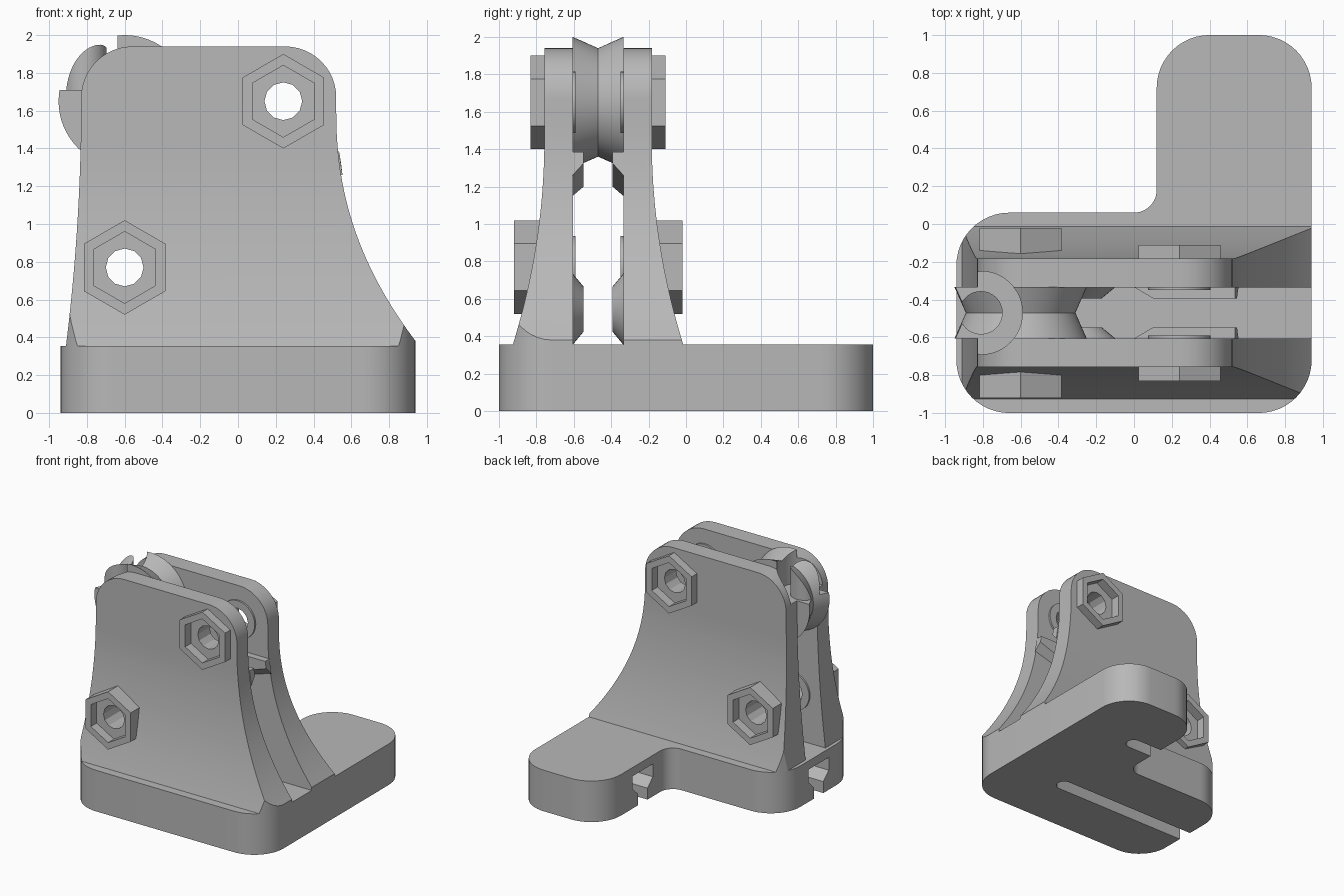
import bpy, bmesh, math
from mathutils import Vector

old = bpy.data.objects.get("Cube")
if old:
    bpy.data.objects.remove(old, do_unlink=True)

grey = bpy.data.materials.new("plain_grey")
grey.use_nodes = True
COLOUR = (0.48, 0.48, 0.48, 1)
grey.diffuse_color = COLOUR
grey.node_tree.nodes["Principled BSDF"].inputs["Base Color"].default_value = COLOUR

MID = -0.47            # plane of symmetry between the two plates
TOP = 0.355            # top of the base


def finish(name, bm):
    bmesh.ops.remove_doubles(bm, verts=bm.verts, dist=1e-5)
    bmesh.ops.recalc_face_normals(bm, faces=bm.faces)
    mesh = bpy.data.meshes.new(name)
    bm.to_mesh(mesh)
    bm.free()
    mesh.materials.append(grey)
    ob = bpy.data.objects.new(name, mesh)
    bpy.context.scene.collection.objects.link(ob)
    return ob


def prism(name, pts, axis, lo, hi, end_pts=None):
    """Extrude a 2D outline along an axis, optionally to a second outline."""
    place = {"X": lambda a, b, t: (t, a, b),
             "Y": lambda a, b, t: (a, t, b),
             "Z": lambda a, b, t: (a, b, t)}[axis]
    bm = bmesh.new()
    a = [bm.verts.new(place(*p, lo)) for p in pts]
    b = [bm.verts.new(place(*p, hi)) for p in (end_pts or pts)]
    bm.faces.new(a)
    bm.faces.new(b)
    for i in range(len(a)):
        j = (i + 1) % len(a)
        bm.faces.new((a[i], a[j], b[j], b[i]))
    return finish(name, bm)


def ngon(cx, cy, r, n):
    return [(cx + r * math.cos(math.pi / 2 + math.tau * i / n),
             cy + r * math.sin(math.pi / 2 + math.tau * i / n)) for i in range(n)]


def rounded(corners, n=12):
    """Outline from (x, y, radius) corners."""
    out = []
    for i, (x, y, r) in enumerate(corners):
        p = Vector((x, y))
        if not r:
            out.append((x, y))
            continue
        u = (Vector(corners[i - 1][:2]) - p).normalized()
        v = (Vector(corners[(i + 1) % len(corners)][:2]) - p).normalized()
        for k in range(n + 1):
            t = math.pi / 2 * k / n
            q = p + r * (u * (1 - math.sin(t)) + v * (1 - math.cos(t)))
            out.append((q.x, q.y))
    return out


def lathe(name, cx, cz, profile, n):
    """Turn (radius, y) points about an axis parallel to y."""
    bm = bmesh.new()
    rings = [[bm.verts.new((x, y, z)) for x, z in ngon(cx, cz, r, n)] for r, y in profile]
    for a, b in zip(rings, rings[1:]):
        for i in range(n):
            j = (i + 1) % n
            bm.faces.new((a[i], a[j], b[j], b[i]))
    bm.faces.new(rings[0])
    bm.faces.new(rings[-1])
    return finish(name, bm)


def combine(ob, other, how, keep=False):
    mod = ob.modifiers.new("join", "BOOLEAN")
    mod.operation, mod.solver, mod.object = how, "EXACT", other
    bpy.context.view_layer.objects.active = ob
    bpy.ops.object.modifier_apply(modifier=mod.name)
    if not keep:
        bpy.data.objects.remove(other, do_unlink=True)


# L-shaped base with rounded corners
R = 0.28
outline = rounded([(-0.94, -1, R), (0.94, -1, R), (0.94, 1, R),
                   (0.12, 1, R), (0.12, 0.06, 0.12), (-0.94, 0.06, R)])
base = prism("base", outline, "Z", 0, TOP)

# Countersunk screw slots in the underside, open toward -x
for cy, start, end in ((MID, 0.42, -1.2), (0.42, 0.42, -0.3)):
    for half, lo, hi, top_half in ((0.065, -0.1, 0.1, 0.065),
                                   (0.065, 0.099, 0.17, 0.14), (0.14, 0.169, 0.28, 0.14)):
        def slot(h):
            arc = [(start - 0.065 + h * math.cos(t), cy + h * math.sin(t))
                   for t in (math.pi * (k / 10 - 0.5) for k in range(11))]
            return arc + [(end, cy + h), (end, cy - h)]
        combine(base, prism("cutter", slot(half), "Z", lo, hi, slot(top_half)), "DIFFERENCE")

# Ring-shaped cutter for the cord tube seat
tube = prism("tube_cutter", ngon(-0.81, MID, 0.22, 48), "Z", 1.71, 2.3)
combine(tube, prism("core", ngon(-0.81, MID, 0.115, 32), "Z", 1.5, 2.5), "DIFFERENCE")

# Side plates: flared profile seen from the front, flared thickness from the side
STEPS = 20
right = [(0.52 + 0.42 * ((1.6 - z) / 1.22) ** 2.2, z)
         for z in (0.3 + 1.3 * k / STEPS for k in range(STEPS + 1))]
left = [(-0.83 - 0.08 * ((1.66 - z) / 1.3) ** 2, z)
        for z in (1.6 - 1.3 * k / STEPS for k in range(STEPS + 1))]
face = rounded([(x, z, 0) for x, z in right] + [(0.52, 1.94, 0.27), (-0.83, 1.94, 0.27)]
               + [(x, z, 0) for x, z in left])
flare = [(-0.757 - 0.17 * ((1.45 - z) / 1.1) ** 2, z)
         for z in (0.3 + 1.15 * k / STEPS for k in range(STEPS + 1))]
section = flare + [(-0.757, 2.2), (-0.605, 2.2), (-0.605, 0.3)]
BOLTS = ((0.24, 1.65, -0.83), (-0.6, 0.77, -0.92))

for side, s in (("front", 1), ("back", -1)):
    def Y(y):
        return MID + s * (y - MID)

    plate = prism(side + "_plate", face, "Y", -1.2, 0.3)
    combine(plate, prism("cutter", [(Y(y), z) for y, z in section], "X", -2, 2), "INTERSECT")
    combine(plate, prism("cutter", outline, "Z", -1, 3), "INTERSECT")

    # Hexagonal nut sockets outside, thin washers inside, bolt holes through
    for cx, cz, y in BOLTS:
        combine(plate, prism("socket", ngon(cx, cz, 0.25, 6), "Y", Y(y), Y(-0.65)), "UNION")
        combine(plate, lathe("washer", cx, cz, [(0.165, Y(-0.63)), (0.165, Y(-0.59))], 32), "UNION")
        combine(plate, prism("pocket", ngon(cx, cz, 0.19, 6), "Y", Y(y - 0.1), Y(y + 0.08)), "DIFFERENCE")
        combine(plate, prism("hole", ngon(cx, cz, 0.1, 12), "Y", Y(-1.2), Y(-0.5)), "DIFFERENCE")
    combine(plate, tube, "DIFFERENCE", keep=True)

    # Cone-shaped guide low on the inner face
    lathe(side + "_cone_guide", -0.29, 0.545,
          [(0.19, Y(-0.61)), (0.19, Y(-0.605)), (0.12, Y(-0.547))], 32)

    # Chamfered stop on the inner face near the flared edge
    prism(side + "_stop",
          [(0, 1.385), (0, 1.3), (0.04, 1.2), (0.15, 1.15), (0.553, 1.26), (0.535, 1.385)],
          "Y", Y(-0.606), Y(-0.547),
          [(0.1, 1.385), (0.1, 1.31), (0.12, 1.24), (0.18, 1.2), (0.545, 1.325), (0.535, 1.385)])

# Fixed grooved wheel between the plates, seated for the cord tube
wheel = lathe("cord_wheel", -0.6, 1.65,
              [(0.35, -0.606), (0.29, MID), (0.35, -0.334)], 64)
combine(wheel, tube, "DIFFERENCE")

# Smooth curved faces, keep hard edges sharp
bpy.ops.object.select_all(action="DESELECT")
for ob in bpy.context.scene.objects:
    if ob.type == "MESH" and grey.name in ob.data.materials:
        ob.select_set(True)
        bpy.context.view_layer.objects.active = ob
bpy.ops.object.shade_smooth_by_angle(angle=math.radians(25))
